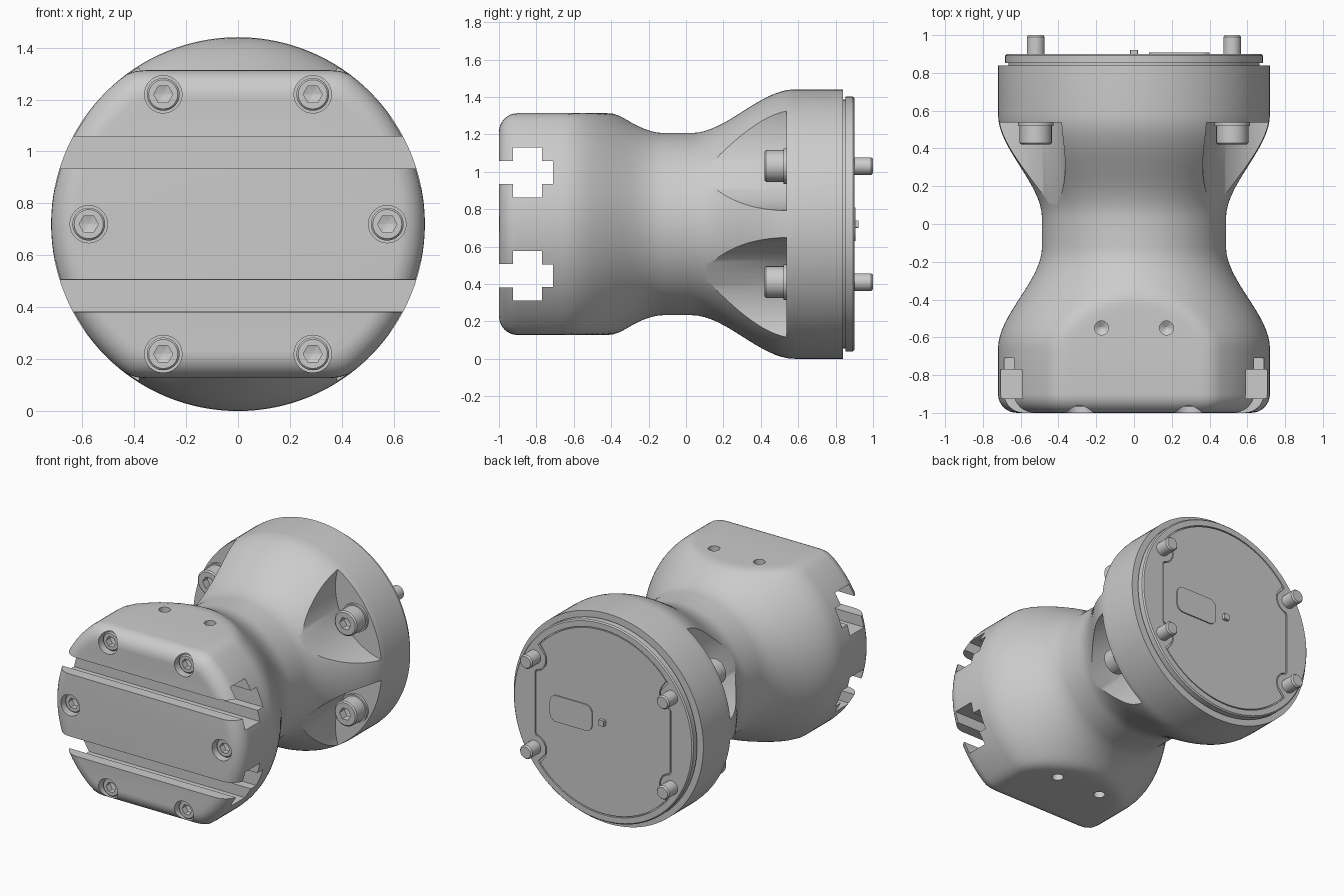
import bpy, bmesh
from math import sin, cos, pi, sqrt, atan2, hypot, radians

if "Cube" in bpy.data.objects:
    bpy.data.objects.remove(bpy.data.objects["Cube"])

CZ = 0.72          # height of the main axis
R = 0.72           # outer radius


def finish(name, bm):
    bmesh.ops.recalc_face_normals(bm, faces=bm.faces)
    me = bpy.data.meshes.new(name)
    bm.to_mesh(me)
    bm.free()
    ob = bpy.data.objects.new(name, me)
    bpy.context.collection.objects.link(ob)
    return ob


def loft(name, rings, n=48, center=(0, CZ), axis='Y'):
    """Skin rings of (position along axis, radius or radius function of angle)."""
    bm = bmesh.new()
    loops = []
    for p, r in rings:
        loop = []
        for i in range(n):
            a = 2 * pi * i / n
            rad = r(a) if callable(r) else r
            u, v = center[0] + rad * cos(a), center[1] + rad * sin(a)
            loop.append(bm.verts.new((u, p, v) if axis == 'Y' else (u, v, p)))
        loops.append(loop)
    for l0, l1 in zip(loops, loops[1:]):
        for i in range(n):
            j = (i + 1) % n
            bm.faces.new((l0[i], l0[j], l1[j], l1[i]))
    bm.faces.new(loops[0])
    bm.faces.new(loops[-1])
    return finish(name, bm)


def activate(ob):
    bpy.ops.object.select_all(action='DESELECT')
    ob.select_set(True)
    bpy.context.view_layer.objects.active = ob


def cut(ob, cutter):
    cutter.hide_render = True
    activate(ob)
    m = ob.modifiers.new("cut", 'BOOLEAN')
    m.operation, m.solver, m.object = 'DIFFERENCE', 'EXACT', cutter
    bpy.ops.object.modifier_apply(modifier=m.name)
    bpy.data.objects.remove(cutter)


def smooth(ob):
    activate(ob)
    bpy.ops.object.shade_smooth_by_angle(angle=radians(30))


def hexagon(r):
    return lambda a: r * cos(pi / 6) / cos(a % (pi / 3) - pi / 6)


def flatted(r, h, k=0.03):
    """Circle with softly blended flats above and below."""
    def f(a):
        b = min(h / max(abs(sin(a)), 1e-3), 9)
        t = max(k - abs(r - b), 0) / k
        return min(r, b) - t * t * k / 4
    return f


def ease(t):
    return t * t * (3 - 2 * t)


# Body: rounded front head, waist, round rear flange and stepped lip
FLAT, FIL, NECK = 0.593, 0.1, 0.487
rings = []
for i in range(9):
    t = pi / 2 * i / 8
    d = FIL * (1 - sin(t))
    rings.append((-1 + FIL * (1 - cos(t)), flatted(R - d, FLAT - d)))
for i in range(17):
    t = i / 16
    rings.append((-0.66 + 0.54 * t, flatted(R + (NECK - R) * ease(t), FLAT)))
for i in range(17):
    t = i / 16
    rings.append((0.03 + 0.55 * t, NECK + (R - NECK) * ease(t)))
rings += [(0.84, R), (0.84, 0.665), (0.853, 0.665), (0.853, 0.682),
          (0.892, 0.682), (0.9, 0.674)]
body = loft("coupling_body", rings, 128)

# Two T-slots across the front
half = [(-1.1, .062), (-.925, .062), (-.925, .133), (-.77, .133), (-.77, .061), (-.71, .061)]
for s in (-1, 1):
    zc = CZ + s * 0.276
    pts = [(y, zc + w) for y, w in half] + [(y, zc - w) for y, w in reversed(half)]
    bm = bmesh.new()
    f = bm.faces.new([bm.verts.new((-1, y, z)) for y, z in pts])
    ex = bmesh.ops.extrude_face_region(bm, geom=[f])
    bmesh.ops.translate(bm, vec=(2, 0, 0),
                        verts=[v for v in ex["geom"] if isinstance(v, bmesh.types.BMVert)])
    cut(body, finish("slot_cutter", bm))

# Scooped pockets giving access to the rear screws
SX, SZ = 0.52, 0.31
SD, SA = hypot(SX, SZ), atan2(SZ, SX)
corners = [(sx, sz) for sx in (-1, 1) for sz in (-1, 1)]
for sx, sz in corners:
    c = (sx * 0.913 * cos(SA + .015), CZ + sz * 0.913 * sin(SA + .015))
    cut(body, loft("pocket_cutter", [(0.04, 0.413), (0.537, 0.413)], 96, c))

# Counterbores in the front face
front_spots = [(sx * 0.288, CZ + sz * 0.5) for sx, sz in corners] + [(-.575, CZ), (.575, CZ)]
for c in front_spots:
    cut(body, loft("bore_cutter", [(-1.1, 0.072), (-0.9, 0.072)], 48, c))

# Small drilled holes in the upper and lower flats
for sx, sz in corners:
    zs = [(CZ + sz * d, r) for d, r in ((0.7, .037), (0.52, .037), (0.5, .006))]
    cut(body, loft("hole_cutter", zs, 32, (sx * 0.172, -0.55), 'Z'))


# Rear cover plate set in a thin groove, notched around the screw ends
def plate_outline(off):
    def f(a):
        ca, sa = abs(cos(a)), abs(sin(a))
        r = min(0.635, 0.515 / max(ca, 1e-3)) - off
        d, k = atan2(sa, ca) - SA, 0.085 + off
        q = k * k - (SD * sin(d)) ** 2
        return min(r, SD * cos(d) - sqrt(q)) if q > 0 else r
    return f


cut(body, loft("groove_cutter", [(0.885, plate_outline(0)), (0.95, plate_outline(0))], 240))
smooth(body)
smooth(loft("rear_plate", [(0.88, plate_outline(.007)), (0.899, plate_outline(.007))], 240))


# Raised rounded pad and small locating key on the rear plate
def rounded_box(w, h, c):
    def f(a):
        lo, hi = 0.0, 2.0
        for _ in range(30):
            m = (lo + hi) / 2
            dx, dz = abs(m * cos(a)) - w + c, abs(m * sin(a)) - h + c
            if hypot(max(dx, 0), max(dz, 0)) + min(max(dx, dz), 0) < c:
                lo = m
            else:
                hi = m
        return lo
    return f


pad = rounded_box(0.16, 0.09, 0.05)
smooth(loft("rear_pad", [(0.89, pad), (0.907, pad)], 96, (0.24, CZ)))
key = rounded_box(0.02, 0.02, 0.004)
smooth(loft("locating_key", [(0.89, key), (0.921, key)], 32))

# Rear screws: socket head, washer and protruding shank
for i, (sx, sz) in enumerate(corners):
    smooth(loft(f"rear_screw_{i + 1}", [
        (0.475, hexagon(.022)), (0.47, hexagon(.043)), (0.42, hexagon(.043)),
        (0.42, .076), (0.428, .085), (0.52, .085), (0.52, .095), (0.54, .095),
        (0.54, .047), (0.99, .047), (1.0, .039)], 48, (sx * SX, CZ + sz * SZ)))

# Front screws sunk in the counterbores
for i, c in enumerate(front_spots):
    smooth(loft(f"front_screw_{i + 1}", [
        (-0.915, .004), (-0.925, hexagon(.037)), (-0.967, hexagon(.037)),
        (-0.967, .056), (-0.96, .063), (-0.88, .063)], 48, c))
